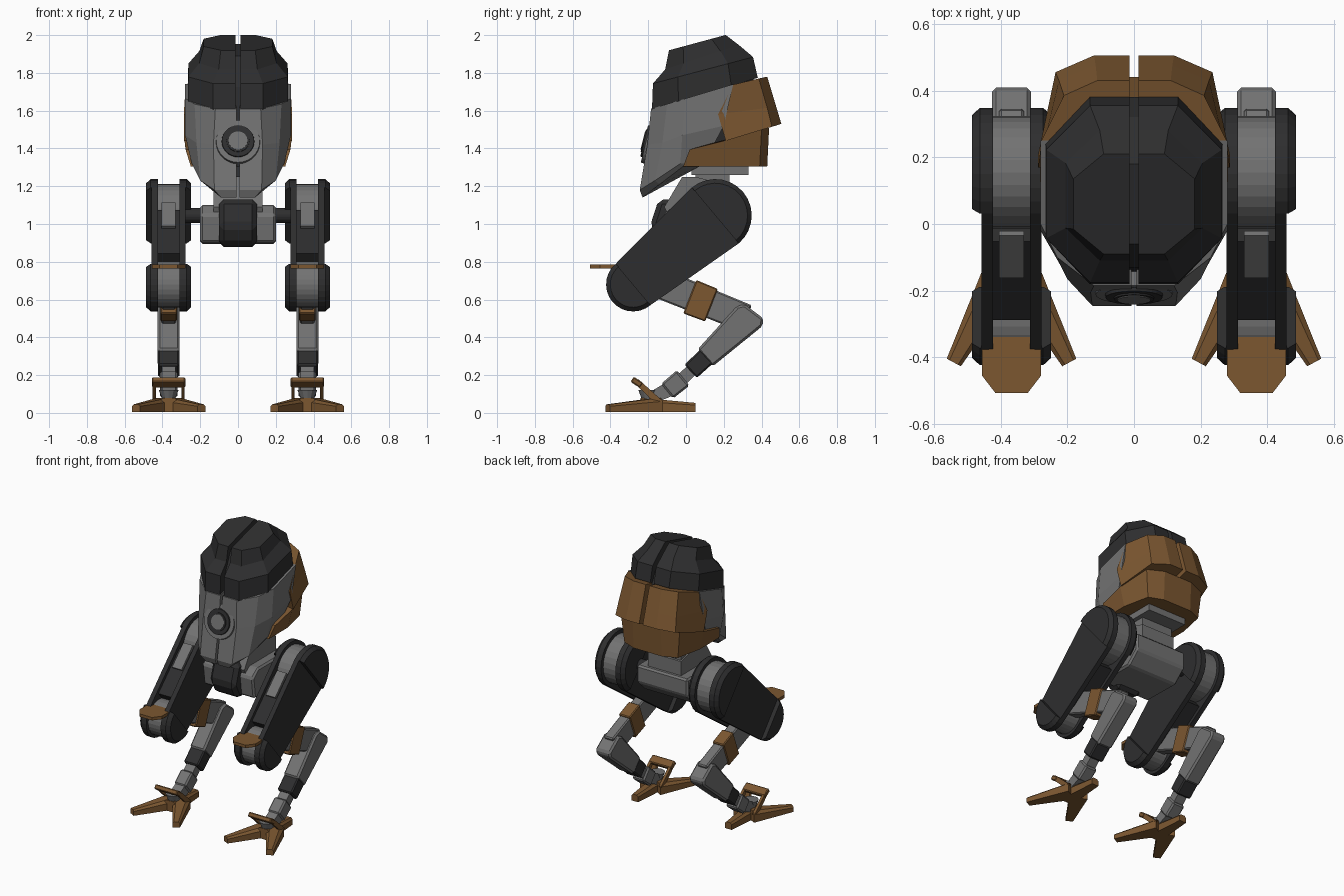
import bpy, bmesh, math
from mathutils import Vector, Matrix

if "Cube" in bpy.data.objects:
    bpy.data.objects.remove(bpy.data.objects["Cube"])


def material(name, rgb):
    m = bpy.data.materials.new(name)
    m.use_nodes = True
    m.diffuse_color = (*rgb, 1)
    m.node_tree.nodes["Principled BSDF"].inputs["Base Color"].default_value = (*rgb, 1)
    return m


DARK = material("charcoal", (.027, .027, .028))
GREY = material("mid grey", (.17, .17, .17))
BROWN = material("bronze brown", (.2, .095, .03))
LEG = .367                      # leg centre line


def finish(name, bm, mat, mirror=False, bevel=0):
    bmesh.ops.recalc_face_normals(bm, faces=bm.faces)
    me = bpy.data.meshes.new(name)
    bm.to_mesh(me)
    bm.free()
    me.materials.append(mat)
    ob = bpy.data.objects.new(name, me)
    bpy.context.collection.objects.link(ob)
    if bevel:
        b = ob.modifiers.new("bevel", 'BEVEL')
        b.width, b.segments = bevel, 1
    if mirror:
        ob.modifiers.new("mirror", 'MIRROR')
    return ob


def loft(name, rings, mat, mirror=False, bevel=0, groove=0):
    """Skin a stack of equal rings, optionally split by a centre groove."""
    bm = bmesh.new()
    rows = [[bm.verts.new(p) for p in r] for r in rings]
    n = len(rows[0])
    for a, b in zip(rows, rows[1:]):
        for i in range(n):
            j = (i + 1) % n
            bm.faces.new((a[i], a[j], b[j], b[i]))
    bm.faces.new(rows[0])
    bm.faces.new(rows[-1])
    if groove:
        cut = bmesh.ops.bisect_plane(bm, geom=bm.verts[:] + bm.edges[:] + bm.faces[:],
                                     plane_co=(groove, 0, 0), plane_no=(1, 0, 0), clear_inner=True)
        edges = [e for e in cut["geom_cut"] if isinstance(e, bmesh.types.BMEdge)]
        bmesh.ops.holes_fill(bm, edges=edges)
    return finish(name, bm, mat, mirror or groove > 0, bevel)


def sym(half):
    return half + [(-x, y, z) for x, y, z in reversed(half)]


def octagon(w, yf, yb, z0, slope):
    c = .25 * (yb - yf)
    pts = [(w * .5, yf), (w, yf + c), (w, yb - c), (w * .5, yb)]
    return sym([(x, y, z0 + slope * y) for x, y in pts])


def prism(name, profile, x0, x1, mat, mirror=False, bevel=0):
    return loft(name, [[(x, y, z) for y, z in profile] for x in (x0, x1)], mat, mirror, bevel)


def box(name, x0, x1, y0, y1, z0, z1, mat, mirror=False, bevel=0):
    return prism(name, [(y0, z0), (y1, z0), (y1, z1), (y0, z1)], x0, x1, mat, mirror, bevel)


def beam(name, p, q, t0, t1, half, mat, bevel=0, cx=LEG):
    """Tapered bar lying in a side plane, one on each leg."""
    p, q = Vector(p), Vector(q)
    d = (q - p).normalized()
    s = Vector((-d.y, d.x)) / 2
    prism(name, [p + s * t0, q + s * t1, q - s * t1, p - s * t0], cx - half, cx + half, mat, True, bevel)


def disc(name, centre, r1, r2, depth, axis, mat, mirror=False, seg=28):
    bm = bmesh.new()
    rot = Vector((0, 0, 1)).rotation_difference(Vector(axis)).to_matrix().to_4x4()
    bmesh.ops.create_cone(bm, cap_ends=True, segments=seg, radius1=r1, radius2=r2, depth=depth,
                          matrix=Matrix.Translation(centre) @ rot)
    return finish(name, bm, mat, mirror)


# Head: dark cap, inner core, face shell, rear armour
loft("head_cap", [octagon(.265, -.18, .38, 1.66, .3), octagon(.263, -.175, .355, 1.79, .265),
                  octagon(.205, -.11, .28, 1.855, .33), octagon(.182, -.09, .21, 1.944, .27)],
     DARK, groove=.014)
loft("head_core", [octagon(.18, -.2, .38, 1.32, .35), octagon(.24, -.14, .38, 1.6, .3),
                   octagon(.235, -.13, .32, 1.76, .27), octagon(.15, -.06, .18, 1.905, .27)], DARK)
face = [[(.12, -.185, 1.61), (.23, -.1, 1.635), (.28, 0, 1.665), (.28, .25, 1.74)],
        [(.13, -.205, 1.42), (.22, -.125, 1.43), (.28, -.02, 1.47), (.28, .2, 1.52)],
        [(.125, -.245, 1.18), (.2, -.165, 1.23), (.245, -.03, 1.32), (.235, .1, 1.33)],
        [(.09, -.23, 1.14), (.175, -.14, 1.21), (.235, -.015, 1.305), (.225, .1, 1.32)]]
loft("face_shell", [sym(r) for r in face], GREY, groove=.008)
upper = [[(.11, .43, 1.78), (.21, .385, 1.77), (.277, .25, 1.738)],
         [(.115, .475, 1.63), (.225, .43, 1.615), (.287, .17, 1.58)],
         [(.12, .505, 1.53), (.235, .455, 1.515), (.287, .21, 1.44)]]
loft("rear_armour_upper", [sym(r) for r in upper], BROWN, groove=.014)
lower = [[(.11, .44, 1.51), (.23, .4, 1.5), (.283, .2, 1.44), (.278, .02, 1.395)],
         [(.11, .43, 1.305), (.21, .39, 1.305), (.25, .2, 1.305), (.25, -.015, 1.305)]]
loft("rear_armour_lower", [sym(r) for r in lower], BROWN)

# Eye: stacked discs on the sloping face
normal = Vector((0, -.97, .24)).normalized()
eye = Vector((0, -.2, 1.435))
for name, r1, r2, out, mat in (("eye_housing", .125, .115, .012, GREY), ("eye_ring", .095, .085, .022, DARK),
                               ("eye_inner_ring", .065, .06, .027, DARK), ("eye_lens", .05, .05, .03, GREY)):
    disc(name, eye + normal * (out - .03), r1, r2, .06, normal, mat)

# Neck and pelvis
box("neck_plate", -.15, .15, .03, .33, 1.26, 1.31, GREY)
box("neck_collar", -.12, .12, .05, .23, 1.2, 1.262, GREY)
prism("neck_column", [(-.115, 1.09), (-.02, 1.25), (.05, 1.25), (.24, 1.2), (.24, 1), (-.05, .95)], -.13, .13, GREY)
prism("pelvis", [(-.1, .9), (-.12, 1.05), (-.06, 1.1), (.27, 1.1), (.27, .98), (.18, .895)],
      -.2, .2, GREY, bevel=.012)
nose = [(-.19, .99), (-.145, 1.13), (-.04, 1.13), (-.04, .875), (-.14, .89)]
prism("pelvis_nose", nose, -.1, .1, DARK, bevel=.025)
disc("hip_axle", (.25, .155, 1.045), .04, .04, .16, (1, 0, 0), DARK, True)

# Thighs: side plates, wide rounded ends, core and joint wheels
HIP, KNEE = Vector((.155, 1.045)), Vector((-.28, .68))
R_HIP, R_KNEE = .193, .143
tilt = math.atan2(*reversed(HIP - KNEE))


def arc(c, r, start):
    angles = [start + math.pi * i / 14 for i in range(15)]
    return [c + Vector((math.cos(a), math.sin(a))) * r for a in angles]


down, up = tilt - math.pi / 2, tilt + math.pi / 2
capsule = arc(HIP, R_HIP, down) + arc(KNEE, R_KNEE, up)
for side, s in (("outer", 1), ("inner", -1)):
    prism("thigh_plate_" + side, capsule, LEG + s * .056, LEG + s * .09, DARK, True)
    for part, c, r, a in (("hip", HIP, R_HIP, down), ("knee", KNEE, R_KNEE, up)):
        steps = ((.056, r), (.095, r), (.119, r - .022))
        loft(part + "_cap_" + side, [[(LEG + s * x, y, z) for y, z in arc(c, q, a)] for x, q in steps],
             DARK, True)
axis = (HIP - KNEE).normalized()
beam("thigh_core", KNEE + axis * .1, HIP - axis * .14, .26, .31, .06, DARK)
rise = Vector((-axis.y, axis.x))
beam("thigh_panel", KNEE + axis * .29 + rise * .15, HIP - axis * .1 + rise * .165, .02, .02, .037, GREY)
for name, c, r in (("hip_wheel", HIP, .168), ("knee_wheel", KNEE, .122)):
    disc(name, (LEG, *c), r, r, .116, (1, 0, 0), GREY, True)

# Knee guard: tapered shelf
shelf = [(.058, -.335), (.058, -.375), (.088, -.376), (.088, -.455), (.048, -.507)]
shelf += [(-x, y) for x, y in reversed(shelf)]
loft("knee_guard", [[(LEG + x, y, z) for x, y in shelf] for z in (.765, .786)], BROWN, True)

# Lower legs
beam("shin_upper", (-.2, .71), (.32, .5), .16, .15, .038, GREY, .008)
beam("shin_band", (.02, .615), (.135, .57), .19, .185, .044, BROWN, .006)
prism("shin_lower", [(.41, .5), (.405, .46), (.14, .245), (.06, .335), (.27, .565), (.31, .575)],
      LEG - .058, LEG + .058, GREY, True, .012)
beam("shin_sleeve", (.11, .3), (.025, .22), .1, .095, .056, DARK, .008)
beam("shin_rod", (.05, .245), (-.05, .15), .065, .065, .036, GREY)
beam("ankle_block", (-.015, .185), (-.1, .115), .105, .1, .046, GREY, .01)
beam("ankle_link", (-.08, .13), (-.2, .07), .08, .06, .036, GREY)
disc("ankle_pin", (LEG, -.2, .075), .018, .052, .09, (0, 0, 1), GREY, True, 12)

# Ankle loop guard
for s, side in ((-1, "inner"), (1, "outer")):
    beam("loop_arm_" + side, (-.135, .05), (-.26, .165), .035, .03, .009, BROWN, cx=LEG + s * .076)
beam("loop_bar", (-.285, .178), (-.235, .145), .032, .032, .088, BROWN, .006)


# Feet: two splayed front toes and one rear toe
def toe(name, base, tip, w0, w1, h0, h1):
    base, tip = Vector(base), Vector(tip)
    d = (tip - base).normalized()
    s = Vector((-d.y, d.x))
    rings = []
    for p, w, h in ((base, w0, h0), (tip, w1, h1)):
        section = [(-w, 0), (w, 0), (w, h * .75), (w * .6, h), (-w * .6, h), (-w, h * .75)]
        rings.append([(LEG + p.x + s.x * a, p.y + s.y * a, .005 + b) for a, b in section])
    loft(name, rings, BROWN, True)


for s, side in ((-1, "inner"), (1, "outer")):
    toe("front_toe_" + side, (s * .03, -.15), (s * .173, -.415), .058, .024, .075, .04)
toe("rear_toe", (0, -.24), (0, .05), .05, .026, .075, .048)
